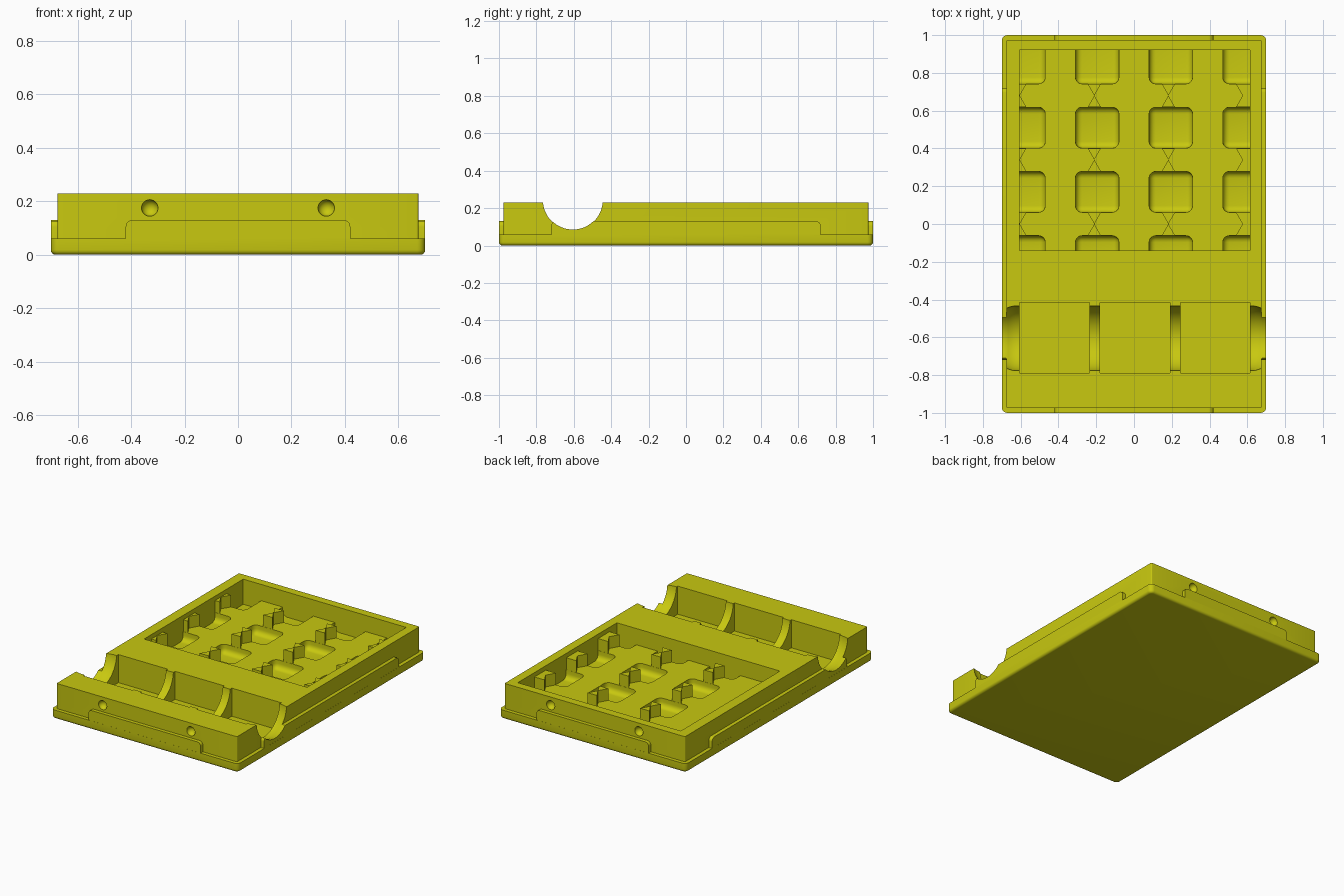
import bpy, bmesh, math
from mathutils import Vector

cube = bpy.data.objects.get("Cube")
if cube:
    bpy.data.objects.remove(cube, do_unlink=True)

mat = bpy.data.materials.new("olive_yellow")
mat.use_nodes = True
COLOR = (0.58, 0.58, 0.005, 1)
mat.diffuse_color = COLOR
mat.node_tree.nodes["Principled BSDF"].inputs["Base Color"].default_value = COLOR


def finish(name, bm):
    bmesh.ops.recalc_face_normals(bm, faces=bm.faces)
    mesh = bpy.data.meshes.new(name)
    bm.to_mesh(mesh)
    bm.free()
    mesh.materials.append(mat)
    ob = bpy.data.objects.new(name, mesh)
    bpy.context.collection.objects.link(ob)
    return ob


def add_box(bm, lo, hi):
    lo, hi = Vector(lo), Vector(hi)
    verts = bmesh.ops.create_cube(bm, size=1)["verts"]
    for v in verts:
        v.co = (lo + hi) / 2 + v.co * (hi - lo)
    return verts


def add_prism(bm, pts, place, a, b):
    n = len(pts)
    ends = [[bm.verts.new(place(u, v, w)) for u, v in pts] for w in (a, b)]
    for ring in ends:
        bm.faces.new(ring)
    for i in range(n):
        j = (i + 1) % n
        bm.faces.new((ends[0][i], ends[0][j], ends[1][j], ends[1][i]))


def bevel(bm, test, width, segs):
    edges = [e for e in bm.edges if test(*(v.co for v in e.verts))]
    bmesh.ops.bevel(bm, geom=edges, offset=width, segments=segs,
                    profile=0.5, affect='EDGES')


def vertical(p, q):
    return abs(p.z - q.z) > 0.01


def box(name, lo, hi, corner=0):
    bm = bmesh.new()
    add_box(bm, lo, hi)
    if corner:
        bevel(bm, vertical, corner, 4)
    return finish(name, bm)


def combine(target, tool, operation):
    mod = target.modifiers.new("combine", 'BOOLEAN')
    mod.operation, mod.solver, mod.object = operation, 'EXACT', tool
    bpy.context.view_layer.objects.active = target
    bpy.ops.object.modifier_apply(modifier=mod.name)
    bpy.data.objects.remove(tool, do_unlink=True)


# Base slab with rounded corners and a rounded underside
bm = bmesh.new()
add_box(bm, (-0.7, -1, 0), (0.7, 1, 0.06))
bevel(bm, vertical, 0.03, 5)
bevel(bm, lambda p, q: max(p.z, q.z) < 0.001, 0.018, 4)
tray = finish("tray", bm)

# Main block
combine(tray, box("block", (-0.675, -0.975, 0.03), (0.675, 0.975, 0.23), 0.008), 'UNION')


# Raised lips along the middle of every side
def lip(name, half, reach, place):
    r, pts = 0.025, [(-half, 0.04)]
    for i in range(6):
        t = math.pi / 2 * i / 5
        pts.append((-half + r - r * math.cos(t), 0.13 - r + r * math.sin(t)))
    pts += [(-u, z) for u, z in reversed(pts)]
    bm = bmesh.new()
    add_prism(bm, pts, place, -reach, reach)
    combine(tray, finish(name, bm), 'UNION')


lip("end_lips", 0.42, 0.9995, lambda u, z, w: (u, w, z))
lip("side_lips", 0.72, 0.6995, lambda u, z, w: (w, u, z))

# Round channel across the block, narrowing at both ends
CY, CZ = -0.605, 0.243
half = [(0.625, 0.172), (0.645, 0.170), (0.665, 0.164), (0.68, 0.158), (0.75, 0.157)]
profile = [(-x, r) for x, r in reversed(half)] + half
bm = bmesh.new()
N = 64
rings = [[bm.verts.new((x, CY + r * math.cos(math.tau * i / N),
                        CZ + r * math.sin(math.tau * i / N))) for i in range(N)]
         for x, r in profile]
for a, b in zip(rings, rings[1:]):
    for i in range(N):
        j = (i + 1) % N
        bm.faces.new((a[i], a[j], b[j], b[i]))
bm.faces.new(rings[0])
bm.faces.new(rings[-1])
combine(tray, finish("channel_cutter", bm), 'DIFFERENCE')

# Three square pockets along the channel, leaving two ribs
for x in (-0.605, -0.18, 0.245):
    combine(tray, box("pocket_cutter", (x, -0.79, 0.04), (x + 0.37, -0.415, 0.3)), 'DIFFERENCE')

# Rectangular compartment
X0, X1, Y0, Y1, FLOOR, POST = -0.605, 0.615, -0.14, 0.92, 0.12, 0.2
combine(tray, box("compartment_cutter", (X0, Y0, FLOOR), (X1, Y1, 0.3)), 'DIFFERENCE')

# Rounded finger pits, trimmed to the compartment
bm = bmesh.new()
for i in range(4):
    for j in range(4):
        x, y = -0.585 + 0.39 * i, -0.17 + 0.34 * j
        add_box(bm, (x - 0.115, y - 0.108, 0.06), (x + 0.115, y + 0.108, 0.29))
bevel(bm, lambda p, q: vertical(p, q) or max(p.z, q.z) < 0.07, 0.035, 5)
pits = finish("pit_cutter", bm)
combine(pits, box("pit_limit", (X0, Y0, 0.02), (X1, Y1, 0.32)), 'INTERSECT')
combine(tray, pits, 'DIFFERENCE')

# Dimples at front and back
for sx in (-1, 1):
    for sy in (-1, 1):
        bm = bmesh.new()
        bmesh.ops.create_uvsphere(bm, u_segments=24, v_segments=12, radius=0.031)
        bmesh.ops.translate(bm, verts=bm.verts, vec=(0.33 * sx, 0.975 * sy, 0.175))
        combine(tray, finish("dimple_cutter", bm), 'DIFFERENCE')

# Paired triangular posts left between the six-sided wells
bm = bmesh.new()
H, W = 0.061, 0.035
for y in (0, 0.34, 0.68):
    for x in (-0.605, -0.21, 0.182):
        for s in (-1, 1):
            add_prism(bm, [(x, y), (x + W, y + s * H), (x - W, y + s * H)],
                      lambda u, v, w: (u, v, w), 0.1, POST)
    x = 0.575
    add_prism(bm, [(x, y), (x - W, y + H), (0.63, y + H), (0.63, y - H), (x - W, y - H)],
              lambda u, v, w: (u, v, w), 0.1, POST)
finish("divider_posts", bm)

# Smooth the rounded surfaces and keep the edges sharp
bpy.ops.object.select_all(action='DESELECT')
tray.select_set(True)
bpy.context.view_layer.objects.active = tray
bpy.ops.object.shade_smooth_by_angle(angle=math.radians(30))
